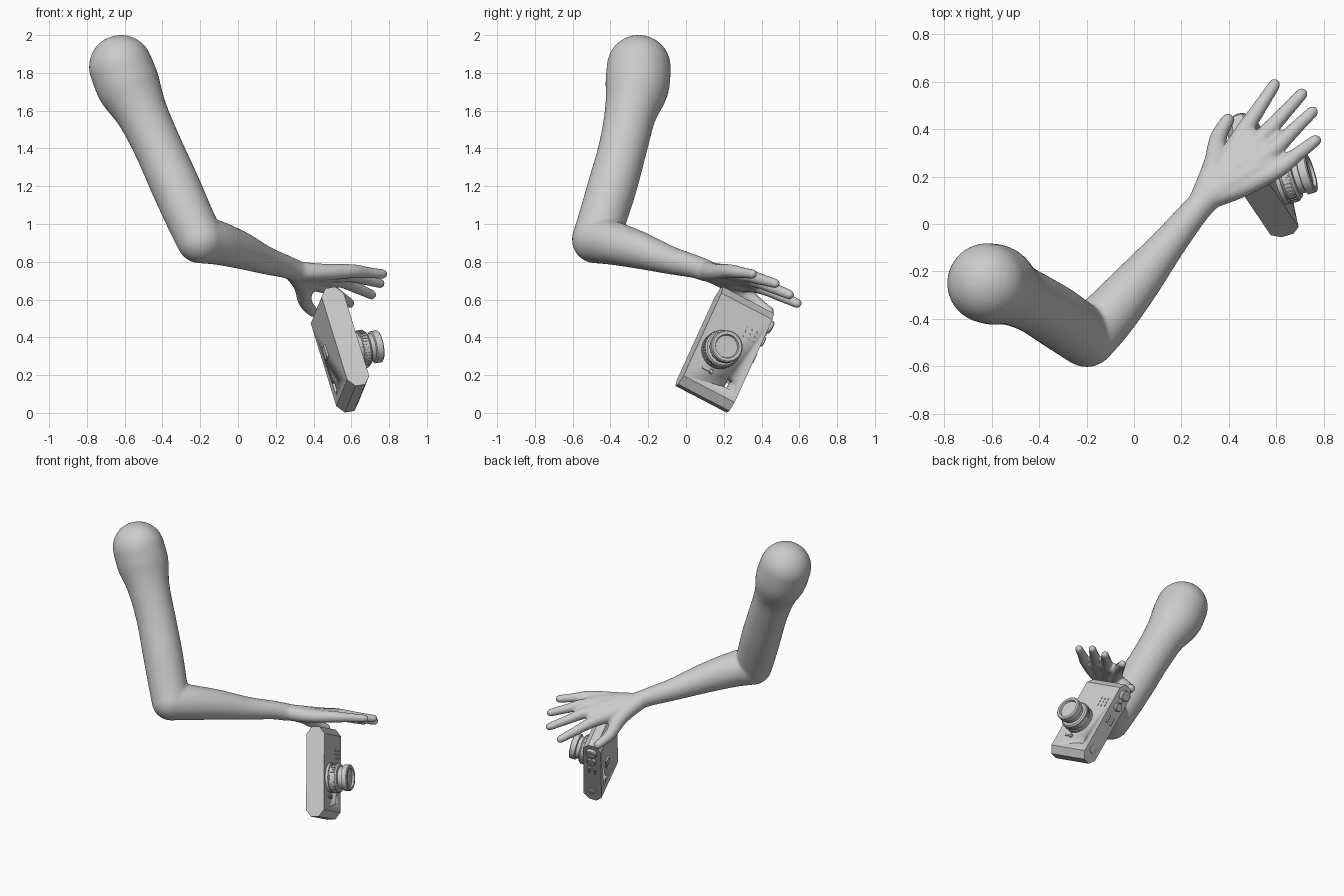
import bpy, bmesh, math
from mathutils import Vector, Matrix

if "Cube" in bpy.data.objects:
    bpy.data.objects.remove(bpy.data.objects["Cube"], do_unlink=True)

grey = bpy.data.materials.new("plain_grey")
grey.use_nodes = True
grey.diffuse_color = (0.6, 0.6, 0.6, 1)
grey.node_tree.nodes["Principled BSDF"].inputs["Base Color"].default_value = (0.6, 0.6, 0.6, 1)


def finish(name, bm, matrix=Matrix(), angle=30):
    """Turn a bmesh into a placed, shaded object."""
    bmesh.ops.recalc_face_normals(bm, faces=bm.faces)
    mesh = bpy.data.meshes.new(name)
    bm.to_mesh(mesh)
    bm.free()
    mesh.materials.append(grey)
    ob = bpy.data.objects.new(name, mesh)
    bpy.context.collection.objects.link(ob)
    ob.matrix_world = matrix
    bpy.ops.object.select_all(action='DESELECT')
    ob.select_set(True)
    bpy.context.view_layer.objects.active = ob
    bpy.ops.object.shade_smooth_by_angle(angle=math.radians(angle))
    return ob


def bridge(bm, rings):
    """Skin a row of equal vertex rings and close both ends."""
    for lo, hi in zip(rings, rings[1:]):
        for i in range(len(lo)):
            j = (i + 1) % len(lo)
            bm.faces.new((lo[i], lo[j], hi[j], hi[i]))
    bm.faces.new(rings[0])
    bm.faces.new(rings[-1])


def spline(a, b, c, d, t):
    return 0.5 * (2 * b + (c - a) * t + (2 * a - 5 * b + 4 * c - d) * t * t
                  + (3 * b - a - 3 * c + d) * t ** 3)


def limb(bm, path, sides=20, steps=6):
    """Round-ended tube along a path of (x, y, z, radius)."""
    pts = [Vector(p) for p in path]
    pts = [pts[0]] + pts + [pts[-1]]
    line = [spline(*pts[i - 1:i + 3], k / steps)
            for i in range(1, len(pts) - 2) for k in range(steps)] + [pts[-1]]
    dirs = [(line[min(i + 1, len(line) - 1)].xyz - line[max(i - 1, 0)].xyz).normalized()
            for i in range(len(line))]
    dome = [math.radians(a) for a in range(10, 90, 10)]

    def cap(p, d):
        return [(p.xyz + d * p.w * math.sin(a), p.w * math.cos(a)) for a in dome]

    stations = [(c, r, dirs[0]) for c, r in reversed(cap(line[0], -dirs[0]))]
    stations += [(p.xyz, p.w, d) for p, d in zip(line, dirs)]
    stations += [(c, r, dirs[-1]) for c, r in cap(line[-1], dirs[-1])]
    side, rings = dirs[0].orthogonal(), []
    for centre, r, d in stations:
        side = (side - d * side.dot(d)).normalized()
        other = d.cross(side)
        rings.append([bm.verts.new(centre + r * (side * math.cos(a) + other * math.sin(a)))
                      for a in (math.tau * i / sides for i in range(sides))])
    bridge(bm, rings)


# Upper arm, then forearm down to the wrist, overlapping at the elbow
bm = bmesh.new()
limb(bm, [(-.62, -.25, 1.832, .169), (-.575, -.26, 1.72, .168), (-.505, -.295, 1.58, .137),
          (-.42, -.335, 1.4, .128), (-.33, -.39, 1.2, .13), (-.25, -.445, 1.02, .127),
          (-.2, -.478, .918, .126)], 40)
limb(bm, [(-.2, -.478, .918, .126), (-.11, -.39, .9, .116), (.01, -.25, .862, .099),
          (.14, -.09, .81, .075), (.25, .045, .775, .061), (.3, .1, .755, .058)], 40)

# Fingers, each continued back through the palm to the wrist
wrist = (.3, .11, .75, .054)
fingers = [((.39, .26, .70, .05), (.47, .40, .665), (.593, .588, .58)),
           ((.43, .24, .72, .045), (.545, .37, .70), (.708, .548, .625)),
           ((.45, .20, .735, .045), (.59, .315, .73), (.753, .473, .685)),
           ((.45, .155, .745, .045), (.605, .23, .75), (.766, .352, .735))]
for palm, base, tip in fingers:
    mid = Vector(base).lerp(Vector(tip), .5)
    limb(bm, [wrist, palm, (*base, .038), (*mid, .031), (*tip, .026)])

# Palm filling between neighbouring knuckles
for (_, a, _), (_, b, _) in zip(fingers, fingers[1:]):
    web = Vector(a).lerp(Vector(b), .5) * .93 + Vector(wrist[:3]) * .07
    limb(bm, [wrist, (*web, .034)])

# Thumb and its fleshy base
limb(bm, [(.29, .11, .755, .054), (.342, .25, .68, .05), (.355, .36, .59, .037),
          (.396, .44, .535, .028)])
limb(bm, [(.345, .23, .69, .045), (.45, .34, .68, .036)])
arm = finish("arm_and_hand", bm, angle=180)
remesh = arm.modifiers.new("blend", 'REMESH')
remesh.mode = 'VOXEL'
remesh.voxel_size = .01
remesh.use_smooth_shade = True
soft = arm.modifiers.new("soften", 'SMOOTH')
soft.factor, soft.iterations = .5, 6

# Camera frame: local x = down the long axis, y = towards the dials, z = lens axis
down_axis = Vector((.27, -.40, -.875)).normalized()
lens_axis = Vector((1, .3, .171))
lens_axis = (lens_axis - down_axis * lens_axis.dot(down_axis)).normalized()
frame = Matrix((down_axis, lens_axis.cross(down_axis), lens_axis)).transposed().to_4x4()
frame.translation = (.54, .205, .335)


def box(bm, centre, size):
    bmesh.ops.create_cube(bm, size=1, matrix=Matrix.Translation(centre) @ Matrix.Diagonal((*size, 1)))


def turned(bm, profile, centre, tilt=0, sides=40):
    """Closed lathe from (radius, height) pairs."""
    place = Matrix.Translation(centre) @ Matrix.Rotation(tilt, 4, 'X')
    bridge(bm, [[bm.verts.new(place @ Vector((r * math.cos(a), r * math.sin(a), h)))
                 for a in (math.tau * i / sides for i in range(sides))] for r, h in profile])


# Body: slab with chamfered ends
L, H, D, cl, cd = .295, .155, .062, .045, .035
outline = [(L - cl, D), (L, D - cd), (L, cd - D), (L - cl, -D),
           (cl - L, -D), (-L, cd - D), (-L, D - cd), (cl - L, D)]
bm = bmesh.new()
bridge(bm, [[bm.verts.new((x, y, z)) for x, z in outline] for y in (-H, H)])
body = finish("camera_body", bm, frame, 10)

# Viewfinder opening through the body
bm = bmesh.new()
box(bm, (.17, .088, 0), (.06, .036, .3))
cutter = finish("viewfinder_cutter", bm, frame)
cutter.hide_render = True
cutter.hide_set(True)
cutter.display_type = 'WIRE'
cut = body.modifiers.new("viewfinder", 'BOOLEAN')
cut.object = cutter
cut.solver = 'EXACT'

# Lens barrel with a knurled ring
lx, ly = .035, -.035
bm = bmesh.new()
turned(bm, [(.1, .055), (.1, .08), (.094, .082), (.094, .088), (.098, .09), (.098, .125),
            (.09, .135), (.075, .138), (.075, .162), (.086, .166), (.086, .2), (.08, .205),
            (.064, .205), (.06, .192)], (lx, ly, 0), sides=48)
finish("lens", bm, frame)
bm = bmesh.new()
for i in range(36):
    turn = Matrix.Translation((lx, ly, .107)) @ Matrix.Rotation(i * math.tau / 36, 4, 'Z')
    bmesh.ops.create_cube(bm, size=1, matrix=turn @ Matrix.Translation((.098, 0, 0))
                          @ Matrix.Diagonal((.008, .008, .026, 1)))
finish("lens_knurling", bm, frame)

# Dials on the top plate
for name, x, r, h in [("winding_dial", -.225, .036, .026), ("speed_dial", -.135, .028, .02),
                      ("shutter_button", -.18, .012, .016), ("rewind_knob", .2, .03, .006)]:
    bm = bmesh.new()
    turned(bm, [(r, -.005), (r, h * .8), (r * .88, h)], (x, H, 0), -math.pi / 2, 24)
    finish(name, bm, frame)

# Accessory shoe, back plate and front lever
bm = bmesh.new()
for z in (-.02, .02):
    box(bm, (-.03, H + .004, z), (.05, .014, .01))
finish("accessory_shoe", bm, frame)
bm = bmesh.new()
box(bm, (-.02, .05, -D - .003), (.07, .05, .014))
finish("back_plate", bm, frame)
bm = bmesh.new()
turned(bm, [(.012, D - .005), (.012, D + .008), (.009, D + .011)], (.16, -.03, 0), sides=16)
box(bm, (.16, -.058, D + .003), (.012, .05, .008))
finish("front_lever", bm, frame)

# Small raised pads on the front
bm = bmesh.new()
for i in range(3):
    for j in range(3):
        box(bm, (-.1 - .025 * i, .05 + .03 * j, D + .001), (.012, .006, .006))
finish("front_pads", bm, frame)
